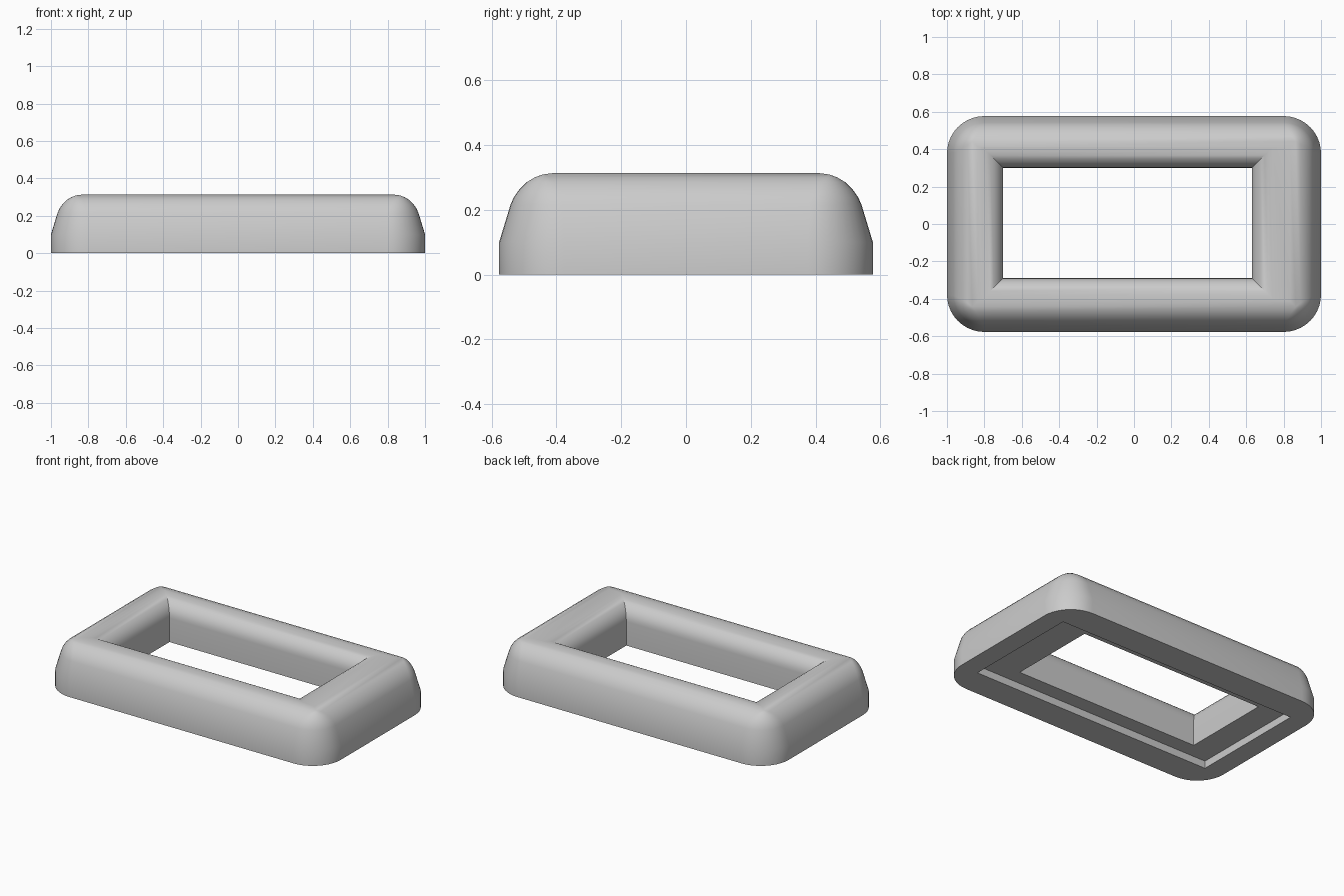
import bpy, bmesh, math

cube = bpy.data.objects.get("Cube")
if cube:
    bpy.data.objects.remove(cube, do_unlink=True)

HALF_X, HALF_Y, HEIGHT = 1.0, 0.577, 0.313
HOLE = (-0.70, 0.63, -0.29, 0.30)
RECESS = (-0.87, 0.87, -0.39, 0.39)
RECESS_DEPTH = 0.048
ROUND = 0.11      # inner top rounding
STEPS = 10        # segments per rounded corner


def grow(rect, amount):
    x0, x1, y0, y1 = rect
    return (x0 - amount, x1 + amount, y0 - amount, y1 + amount)


def ring(bm, rect, z, radius=0.0):
    """Loop of vertices around a rectangle with rounded corners."""
    x0, x1, y0, y1 = grow(rect, -radius)
    verts = []
    for i, (cx, cy) in enumerate([(x1, y1), (x0, y1), (x0, y0), (x1, y0)]):
        for s in range(STEPS + 1):
            a = math.pi / 2 * (i + s / STEPS)
            verts.append(bm.verts.new((cx + radius * math.cos(a),
                                       cy + radius * math.sin(a), z)))
    return verts


bm = bmesh.new()
outer = (-HALF_X, HALF_X, -HALF_Y, HALF_Y)

# Outer wall: inset, height, corner radius (corners tighten to a mitre at the top)
levels = [(0, 0, .2), (0, .1, .2), (.035, .215, .16), (.045, .238, .145),
          (.062, .262, .12), (.085, .285, .085), (.11, .3, .045),
          (.135, .309, 0), (.165, HEIGHT, 0)]
rings = [ring(bm, grow(outer, -d), z, r) for d, z, r in levels]

# Rounded inner lip running down into the opening
for i in range(9):
    a = math.pi / 2 * i / 8
    rings.append(ring(bm, grow(HOLE, ROUND * (1 - math.sin(a))),
                      HEIGHT - ROUND * (1 - math.cos(a))))

# Opening wall and stepped underside
rings.append(ring(bm, HOLE, RECESS_DEPTH))
rings.append(ring(bm, RECESS, RECESS_DEPTH))
rings.append(ring(bm, RECESS, 0))

# Skin the closed loop of rings
for k, low in enumerate(rings):
    high = rings[(k + 1) % len(rings)]
    for j in range(len(low)):
        n = (j + 1) % len(low)
        bm.faces.new((low[j], low[n], high[n], high[j]))
bmesh.ops.remove_doubles(bm, verts=bm.verts, dist=0.0001)
bmesh.ops.recalc_face_normals(bm, faces=bm.faces)

mesh = bpy.data.meshes.new("frame")
bm.to_mesh(mesh)
bm.free()
frame = bpy.data.objects.new("frame", mesh)
bpy.context.collection.objects.link(frame)

# Single grey finish
grey = bpy.data.materials.new("plain_grey")
grey.use_nodes = True
colour = (0.6, 0.6, 0.6, 1)
grey.diffuse_color = colour
grey.node_tree.nodes["Principled BSDF"].inputs["Base Color"].default_value = colour
mesh.materials.append(grey)

bpy.ops.object.select_all(action="DESELECT")
frame.select_set(True)
bpy.context.view_layer.objects.active = frame
bpy.ops.object.shade_smooth_by_angle(angle=math.radians(32))
